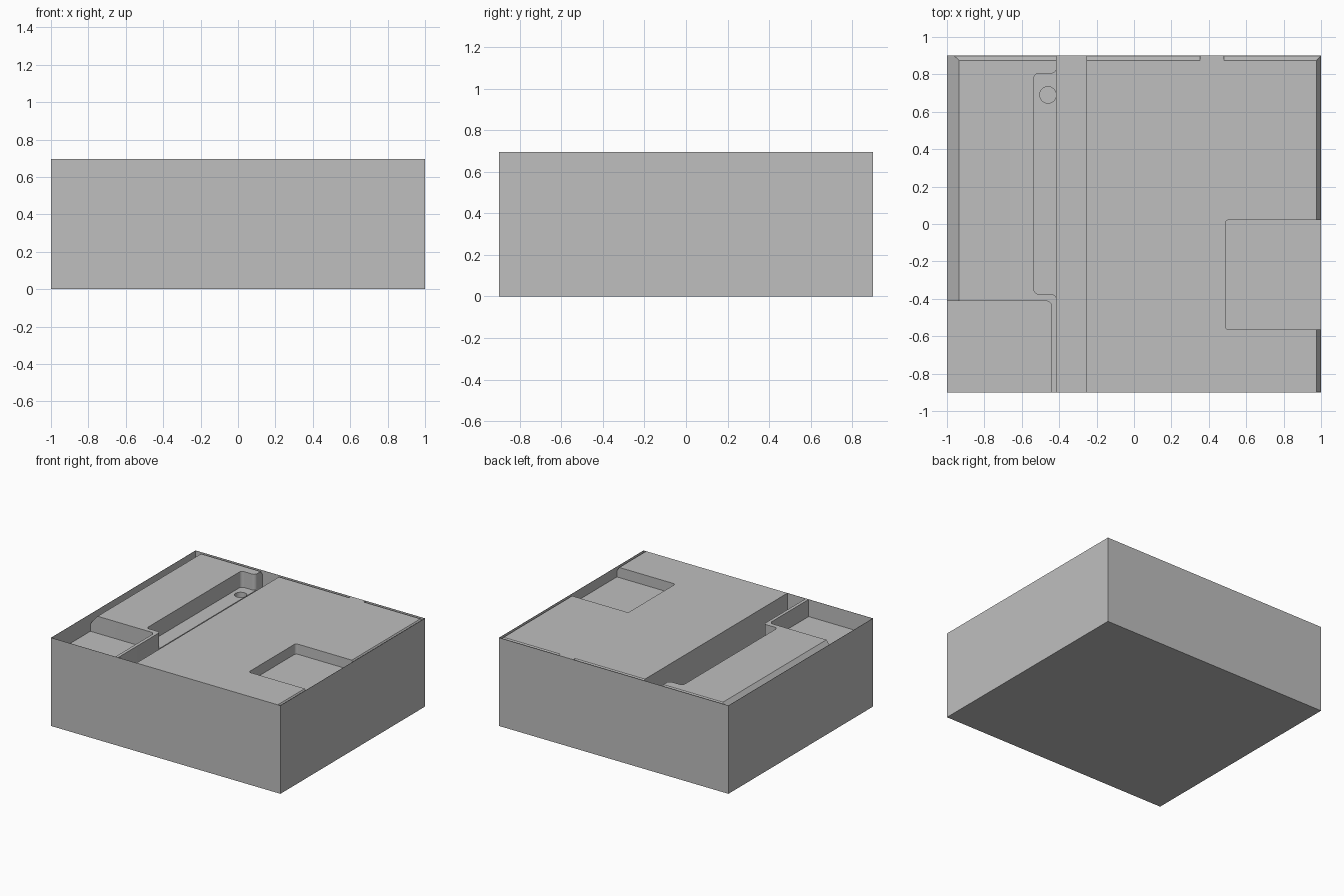
import bpy
import bmesh
from mathutils import Vector
from mathutils.geometry import interpolate_bezier

if "Cube" in bpy.data.objects:
    bpy.data.objects.remove(bpy.data.objects["Cube"])

TOP = 0.695           # height of the block
X, Y = 1.0, 0.9       # half sizes
IX, IY = 0.998, 0.898  # inner faces of the paper-thin rim

grey = bpy.data.materials.new("plain grey")
grey.use_nodes = True
grey.diffuse_color = (0.52, 0.52, 0.52, 1)
grey.node_tree.nodes["Principled BSDF"].inputs["Base Color"].default_value = grey.diffuse_color


def prism(name, ring, direction):
    """Closed prism from a ring of 3D points swept along a direction."""
    bm = bmesh.new()
    face = bm.faces.new([bm.verts.new(p) for p in ring])
    swept = bmesh.ops.extrude_face_region(bm, geom=[face])["geom"]
    bmesh.ops.translate(bm, vec=direction,
                        verts=[v for v in swept if isinstance(v, bmesh.types.BMVert)])
    bmesh.ops.recalc_face_normals(bm, faces=bm.faces)
    mesh = bpy.data.meshes.new(name)
    bm.to_mesh(mesh)
    bm.free()
    mesh.materials.append(grey)
    ob = bpy.data.objects.new(name, mesh)
    bpy.context.collection.objects.link(ob)
    return ob


def rounded(corners):
    """Outline from (x, y, radius) corners, with rounded corners as arcs."""
    out = []
    for i, (x, y, r) in enumerate(corners):
        p = Vector((x, y))
        if r == 0:
            out.append(p)
            continue
        ends = [p + (Vector(corners[j % len(corners)][:2]) - p).normalized() * r
                for j in (i - 1, i + 1)]
        out += interpolate_bezier(ends[0], ends[0].lerp(p, 0.55),
                                  ends[1].lerp(p, 0.55), ends[1], 8)
    return out


def pocket(name, corners, depth):
    ring = [(p[0], p[1], TOP - depth) for p in rounded(corners)]
    return prism(name, ring, (0, 0, depth + 0.05))


def bevel_cut(name, axis, inner, edge, drop, start, end):
    """Wedge that slopes the top down towards the rim, running along x or y."""
    over = inner + (inner - edge) * 0.01 / drop
    section = [(edge, TOP - drop), (over, TOP + 0.01), (edge, TOP + 0.01)]
    if axis == "y":
        return prism(name, [(a, start, z) for a, z in section], (0, end - start, 0))
    return prism(name, [(start, a, z) for a, z in section], (end - start, 0, 0))


# Main block
block = prism("block", [(-X, -Y, 0), (X, -Y, 0), (X, Y, 0), (-X, Y, 0)], (0, 0, TOP))

cutters = [
    # Long channel from front to back
    pocket("channel", [(-0.415, -IY, 0), (-0.255, -IY, 0),
                       (-0.255, IY, 0), (-0.415, IY, 0)], 0.26),
    # Side recess opening into the channel with flared ends
    pocket("side_recess", [(-0.40, -0.405, 0), (-0.414, -0.405, 0), (-0.414, -0.375, 0.028),
                           (-0.535, -0.375, 0.025), (-0.535, 0.805, 0.025),
                           (-0.414, 0.805, 0.028), (-0.414, 0.835, 0), (-0.40, 0.835, 0)], 0.125),
    # Corner pocket and right-hand pocket
    pocket("corner_pocket", [(-IX, -IY, 0), (-0.44, -IY, 0),
                             (-0.44, -0.412, 0.03), (-IX, -0.412, 0)], 0.135),
    pocket("side_pocket", [(IX, -0.565, 0), (IX, 0.022, 0),
                           (0.488, 0.022, 0.02), (0.488, -0.565, 0.02)], 0.08),
    # Sloped borders
    bevel_cut("left_slope", "y", -0.935, -IX, 0.075, -0.42, IY),
    bevel_cut("right_slope_front", "y", 0.977, IX, 0.032, -IY, -0.56),
    bevel_cut("right_slope_back", "y", 0.977, IX, 0.032, 0.015, IY),
    bevel_cut("back_slope_left", "x", 0.875, IY, 0.03, -IX, -0.41),
    bevel_cut("back_slope_middle", "x", 0.875, IY, 0.03, -0.26, 0.353),
    bevel_cut("back_slope_right", "x", 0.875, IY, 0.03, 0.482, IX),
]

# Small round hole in the recess floor
bpy.ops.mesh.primitive_cylinder_add(vertices=32, radius=0.044, depth=0.14,
                                    location=(-0.46, 0.69, TOP - 0.125))
hole = bpy.context.object
hole.name = "round_hole"
hole.data.materials.append(grey)
cutters.append(hole)

# Carve every recess, then discard the cutters
bpy.ops.object.select_all(action="DESELECT")
bpy.context.view_layer.objects.active = block
block.select_set(True)
for cutter in cutters:
    cutter.hide_render = True
    mod = block.modifiers.new(cutter.name, "BOOLEAN")
    mod.operation = "DIFFERENCE"
    mod.solver = "EXACT"
    mod.object = cutter
    bpy.ops.object.modifier_apply(modifier=mod.name)
    bpy.data.objects.remove(cutter)

bpy.ops.object.shade_smooth_by_angle(angle=0.5)
